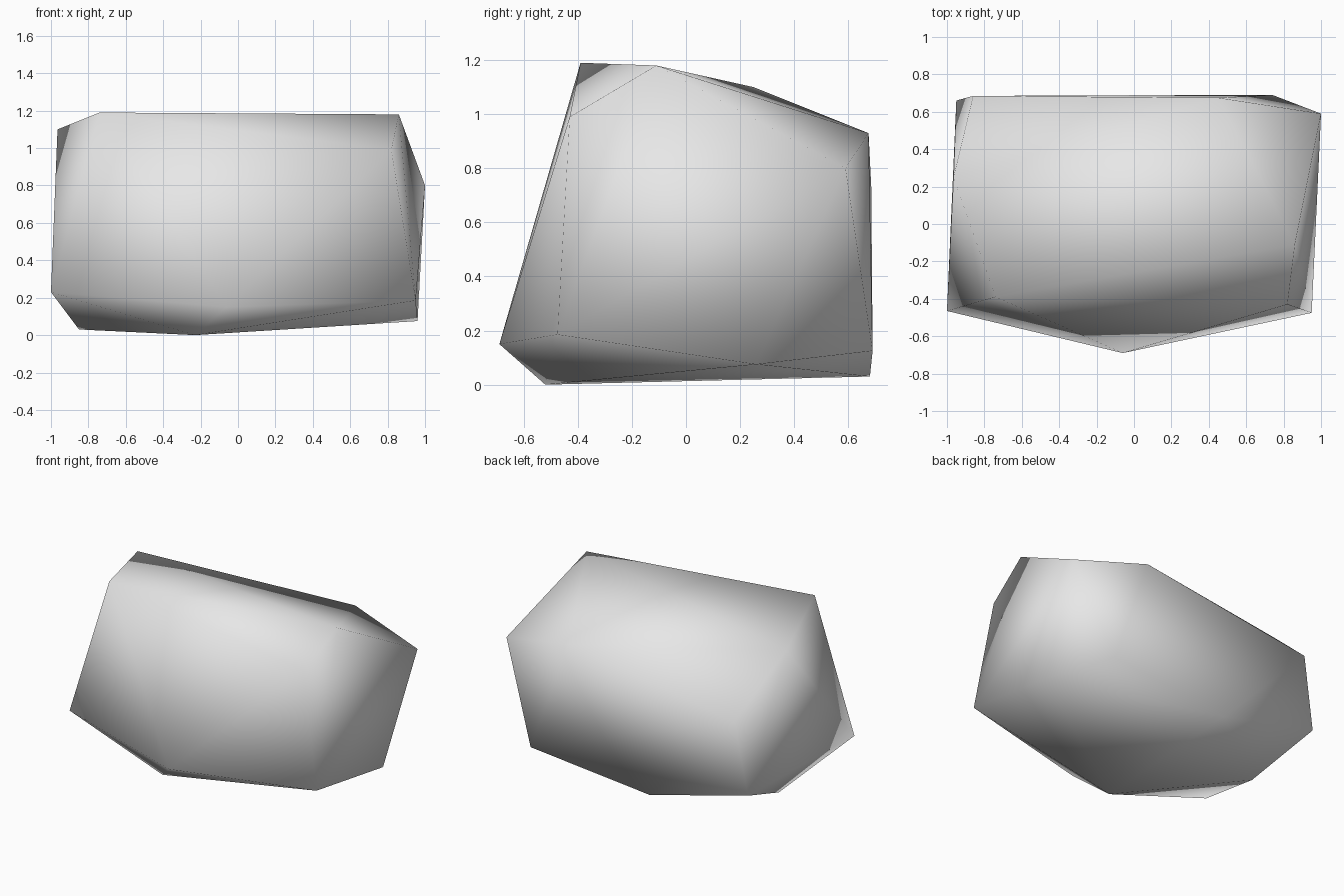
import bpy
import bmesh

cube = bpy.data.objects.get("Cube")
if cube:
    bpy.data.objects.remove(cube, do_unlink=True)

# Plain grey stone
stone = bpy.data.materials.new("stone_grey")
stone.use_nodes = True
grey = (0.8, 0.8, 0.8, 1.0)
stone.diffuse_color = grey
stone.node_tree.nodes["Principled BSDF"].inputs["Base Color"].default_value = grey

# Corners of the boulder, by region
front = [(-0.06, -0.69, 0.15), (0.95, -0.475, 0.185), (0.82, -0.43, 0.99),
         (-1.0, -0.465, 0.23)]
top = [(-0.74, -0.39, 1.19), (0.86, -0.11, 1.18), (-0.965, 0.25, 1.10)]
back = [(0.45, 0.675, 0.93), (1.0, 0.59, 0.80), (0.74, 0.69, 0.125),
        (-0.86, 0.685, 0.73), (-0.95, 0.66, 0.22)]
base = [(-0.23, -0.52, 0.0), (0.96, 0.26, 0.075), (-0.19, 0.68, 0.03),
        (-0.85, 0.17, 0.03)]

# Wrap the corners in a convex shell
bm = bmesh.new()
for corner in front + top + back + base:
    bm.verts.new(corner)
bmesh.ops.convex_hull(bm, input=bm.verts[:])
bmesh.ops.recalc_face_normals(bm, faces=bm.faces[:])
for face in bm.faces:
    face.smooth = True

mesh = bpy.data.meshes.new("boulder")
bm.to_mesh(mesh)
bm.free()
mesh.materials.append(stone)
boulder = bpy.data.objects.new("boulder", mesh)
bpy.context.collection.objects.link(boulder)
